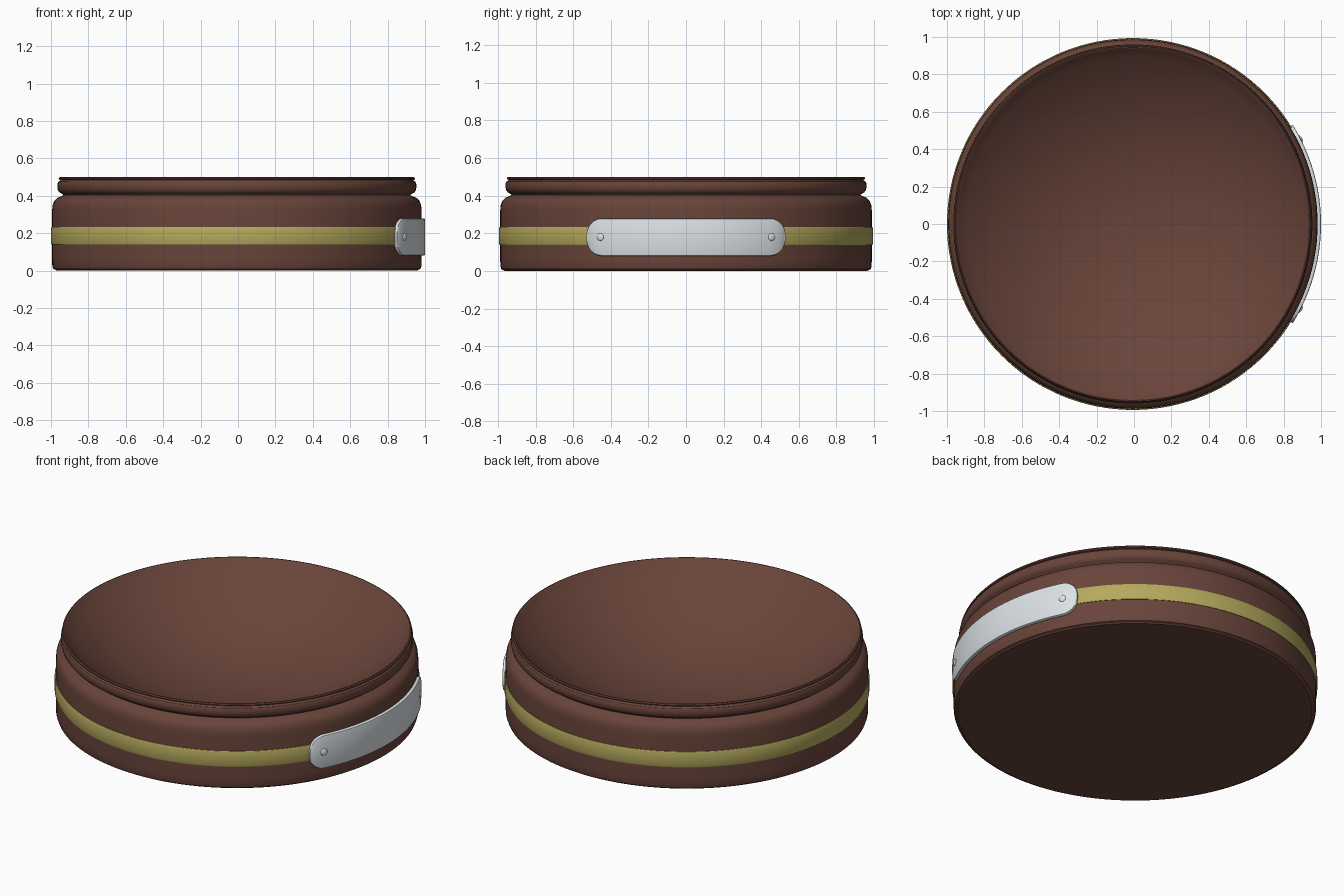
import bpy, bmesh, math

if "Cube" in bpy.data.objects:
    bpy.data.objects.remove(bpy.data.objects["Cube"])

CX = -0.006  # bowl axis is shifted slightly so the plate ends at x = 1


def material(name, rgb):
    m = bpy.data.materials.new(name)
    m.diffuse_color = (*rgb, 1)
    m.use_nodes = True
    m.node_tree.nodes["Principled BSDF"].inputs["Base Color"].default_value = m.diffuse_color
    return m


def finish(name, bm, mat=None, angle=35):
    bmesh.ops.recalc_face_normals(bm, faces=bm.faces)
    me = bpy.data.meshes.new(name)
    bm.to_mesh(me)
    bm.free()
    ob = bpy.data.objects.new(name, me)
    bpy.context.collection.objects.link(ob)
    if mat:
        me.materials.append(mat)
    bpy.ops.object.select_all(action='DESELECT')
    ob.select_set(True)
    bpy.context.view_layer.objects.active = ob
    bpy.ops.object.shade_smooth_by_angle(angle=math.radians(angle))
    return ob


def lathe(name, profile, mat, closed=False, n=128):
    bm = bmesh.new()
    rings = []
    for r, z in profile:
        if r == 0:
            rings.append([bm.verts.new((CX, 0, z))] * n)
        else:
            rings.append([bm.verts.new((CX + r * math.cos(2 * math.pi * i / n),
                                        r * math.sin(2 * math.pi * i / n), z)) for i in range(n)])
    pairs = list(zip(rings, rings[1:])) + ([(rings[-1], rings[0])] if closed else [])
    for a, b in pairs:
        for i in range(n):
            j = (i + 1) % n
            bm.faces.new(list(dict.fromkeys((a[i], a[j], b[j], b[i]))))
    return finish(name, bm, mat)


brown = material("brown", (0.14, 0.058, 0.042))
olive = material("olive_yellow", (0.46, 0.40, 0.11))
silver = material("silver", (0.72, 0.76, 0.79))

# Bowl: outer wall, shoulder, neck groove, rounded rim, lip
outer = [(0, 0.005), (0.972, 0.005), (0.982, 0.01), (0.987, 0.025), (0.988, 0.06), (0.988, 0.32),
         (0.985, 0.35), (0.977, 0.372), (0.96, 0.389), (0.938, 0.398), (0.928, 0.404),
         (0.932, 0.409), (0.947, 0.417), (0.956, 0.428), (0.96, 0.445), (0.959, 0.465),
         (0.954, 0.476), (0.945, 0.481), (0.943, 0.484), (0.951, 0.487), (0.953, 0.493),
         (0.949, 0.499), (0.943, 0.5), (0.937, 0.497)]
# Spherical hollow on the inside
a, depth, top = 0.932, 0.36, 0.49
R = (a * a + depth * depth) / (2 * depth)
phi = math.asin(a / R)
hollow = [(R * math.sin(phi * k / 20), top - depth + R - R * math.cos(phi * k / 20))
          for k in range(20, 0, -1)] + [(0, top - depth)]
lathe("bowl", outer + hollow, brown)

# Foot disc under the bowl
lathe("foot_disc", [(0, 0), (0.965, 0), (0.972, 0.006), (0, 0.006)], brown)

# Painted band round the wall
lathe("band", [(0.98, 0.139), (0.991, 0.139), (0.994, 0.147), (0.994, 0.225),
               (0.991, 0.233), (0.98, 0.233)], olive, closed=True)

# Curved plate with rounded ends, wrapped round the wall
HALF, ZC, HH, RO, RI, CR = 0.555, 0.18, 0.1, 1.006, 0.982, 0.09
us = [math.cos(math.pi / 2 * k / 10) for k in range(11)]
end = [HALF - CR + CR * u for u in us]
mid = [(HALF - CR) * (1 - k / 10) for k in range(1, 20)]
bm = bmesh.new()
cols = []
for t in end + mid + [-e for e in reversed(end)]:
    u = min(1, max(0, (abs(t) - (HALF - CR)) / CR))
    h = HH - CR + CR * math.sqrt(1 - u * u)
    section = [(RI, -h), (RO - 0.008, -h), (RO - 0.002, -h + 0.003), (RO, -h + 0.009),
               (RO, h - 0.009), (RO - 0.002, h - 0.003), (RO - 0.008, h), (RI, h)]
    cols.append([bm.verts.new((CX + r * math.cos(t), r * math.sin(t), ZC + z)) for r, z in section])
for p, q in zip(cols, cols[1:]):
    for i in range(8):
        j = (i + 1) % 8
        bm.faces.new((p[i], p[j], q[j], q[i]))
bm.faces.new(cols[0])
bm.faces.new(cols[-1])
finish("name_plate", bm, silver, 40)

# Rivets at both ends of the plate
for side, label in ((1, "back"), (-1, "front")):
    t = side * math.asin(0.455 / RO)
    bpy.ops.mesh.primitive_uv_sphere_add(segments=20, ring_count=10, radius=0.02,
                                         location=(CX + RO * math.cos(t), RO * math.sin(t), ZC),
                                         rotation=(0, 0, t))
    rivet = bpy.context.object
    rivet.name = "rivet_" + label
    rivet.scale.x = 0.4
    rivet.data.materials.append(silver)
    bpy.ops.object.shade_smooth()
